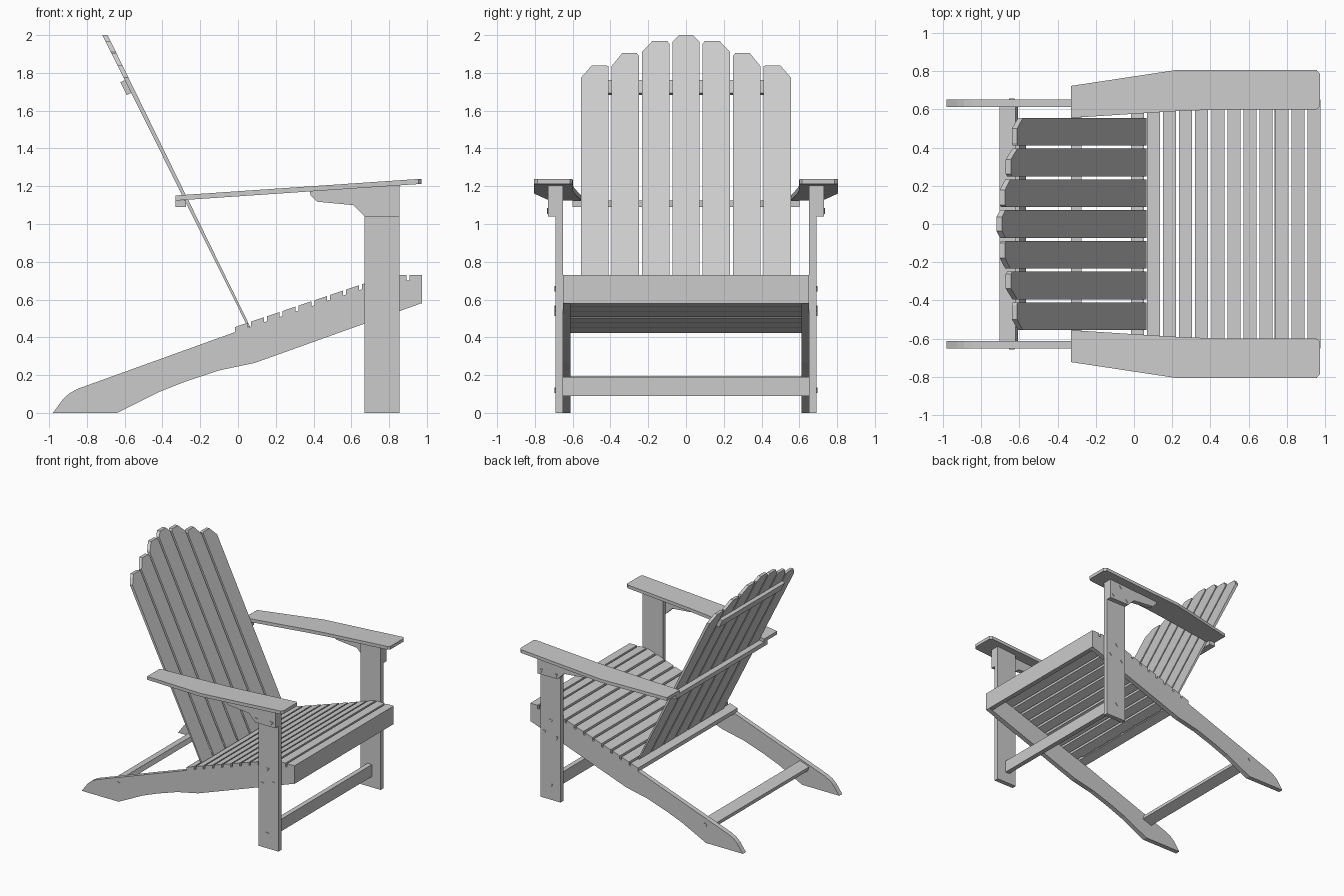
import bpy, bmesh, math
from mathutils import Vector

cube = bpy.data.objects.get("Cube")
if cube:
    bpy.data.objects.remove(cube, do_unlink=True)

GREY = (0.6, 0.6, 0.6, 1)
wood = bpy.data.materials.new("painted_grey_wood")
wood.use_nodes = True
wood.diffuse_color = GREY
wood.node_tree.nodes["Principled BSDF"].inputs["Base Color"].default_value = GREY


def loft(name, near, far, mirror=False):
    """Solid between two matching outlines, optionally mirrored across y."""
    bm = bmesh.new()
    a = [bm.verts.new(p) for p in near]
    b = [bm.verts.new(p) for p in far]
    bm.faces.new(a)
    bm.faces.new(b)
    for i in range(len(a)):
        j = (i + 1) % len(a)
        bm.faces.new((a[i], a[j], b[j], b[i]))
    bmesh.ops.recalc_face_normals(bm, faces=bm.faces)
    mesh = bpy.data.meshes.new(name)
    bm.to_mesh(mesh)
    bm.free()
    mesh.materials.append(wood)
    ob = bpy.data.objects.new(name, mesh)
    bpy.context.collection.objects.link(ob)
    if mirror:
        mod = ob.modifiers.new("other_side", 'MIRROR')
        mod.use_axis = (False, True, False)
    return ob


def side_prism(name, profile, y0, y1, mirror=False):
    """Extrude an x-z profile along y."""
    return loft(name, [(x, y0, z) for x, z in profile],
                [(x, y1, z) for x, z in profile], mirror)


def rect(x0, x1, z0, z1):
    return [(x0, z0), (x1, z0), (x1, z1), (x0, z1)]


# Long side rails that run down into the rear feet
rail = [(-0.98, 0), (-0.64, 0), (-0.42, 0.11), (-0.28, 0.165), (-0.1, 0.225),
        (0.09, 0.265), (0.97, 0.58), (0.97, 0.7), (0.79, 0.7), (-0.01, 0.43),
        (-0.85, 0.127), (-0.89, 0.105), (-0.925, 0.075)]
side_prism("side_rails", rail, 0.612, 0.652, True)

# Front legs and the brackets under the arms
side_prism("front_legs", [(0.67, 0), (0.855, 0), (0.855, 1.208), (0.67, 1.195)],
           0.652, 0.69, True)
bracket = [(0.38, 1.175), (0.385, 1.15), (0.42, 1.118), (0.61, 1.1), (0.67, 1.04),
           (0.855, 1.04), (0.855, 1.208)]
side_prism("arm_brackets", bracket, 0.69, 0.73, True)

# Sloping arm boards
outline = [(-0.33, 0.555), (0.22, 0.59), (0.4, 0.597), (0.955, 0.6), (0.972, 0.615),
           (0.972, 0.785), (0.955, 0.805), (0.22, 0.805), (-0.33, 0.722)]


def arm_level(drop):
    return [(x, y, 1.151 + (x + 0.33) * 0.068 - drop) for x, y in outline]


loft("arms", arm_level(0), arm_level(0.027), True)

# Seat slats following the rails, level at the front
def seat_z(x):
    return min(0.73, 0.46 + 0.337 * x)


for i in range(12):
    x0 = -0.015 + i * 0.0838
    x1 = x0 + 0.068
    z0, z1 = seat_z(x0), seat_z(x1)
    side_prism(f"seat_slat_{i + 1}",
               [(x0, z0 - 0.032), (x1, z1 - 0.032), (x1, z1), (x0, z0)], -0.652, 0.652)

# Apron and front stretcher
side_prism("front_apron", rect(0.935, 0.975, 0.58, 0.728), -0.652, 0.652)
side_prism("front_stretcher", rect(0.735, 0.775, 0.09, 0.19), -0.652, 0.652)

# Tilted boards: rear stretcher and upper back batten
def tilted_board(name, cx, cz, length, thick, angle, half_y):
    u = Vector((math.cos(angle), math.sin(angle))) * length / 2
    v = Vector((-math.sin(angle), math.cos(angle))) * thick / 2
    c = Vector((cx, cz))
    return side_prism(name, [c - u - v, c + u - v, c + u + v, c - u + v], -half_y, half_y)


tilted_board("rear_stretcher", -0.655, 0.163, 0.09, 0.04, math.radians(19), 0.612)
tilted_board("upper_back_batten", -0.594, 1.722, 0.075, 0.026, math.radians(116), 0.41)
side_prism("middle_back_batten", rect(-0.33, -0.275, 1.09, 1.125), -0.6, 0.6)

# Back slats with clipped tops, thicker toward the top
def back_point(y, z, rear):
    t = (z - 0.455) / 1.545
    x = 0.065 - 0.755 * t
    return (x - (0.013 + 0.015 * t) if rear else x, y, z)


HALF = 0.0725
outer_tops = [(1.965, 2.0, 1.965), (1.91, 1.97, 1.955), (1.835, 1.905, 1.89), (1.775, 1.84, 1.835)]
for i in range(-3, 4):
    outer, top, inner = outer_tops[abs(i)]
    clip_in = 0.035 if i == 0 else 0.012
    clip_out = 0.035 if i == 0 else 0.057
    shape = [(-HALF, 0.455), (HALF, 0.455), (HALF, outer),
             (HALF - clip_out, top), (-HALF + clip_in, top), (-HALF, inner)]
    s = -1 if i < 0 else 1
    pts = [(i * 0.161 + s * y, z) for y, z in shape]
    loft(f"back_slat_{i + 4}", [back_point(y, z, False) for y, z in pts],
         [back_point(y, z, True) for y, z in pts])

# Small three-sided bolt heads: x, z and the surface they sit on
bolts = [(0.755, 0.66, 0.69), (0.705, 0.53, 0.69), (0.815, 0.557, 0.69), (0.755, 0.123, 0.69),
         (0.748, 1.172, 0.73), (0.683, 1.07, 0.73), (0.82, 1.075, 0.73), (-0.64, 0.155, 0.652)]
for n, (x, z, y) in enumerate(bolts):
    tri = [(x + 0.017 * math.cos(a), z + 0.017 * math.sin(a))
           for a in (math.radians(k * 120 + 20) for k in range(3))]
    side_prism(f"bolt_heads_{n + 1}", tri, y - 0.004, y + 0.005, True)
